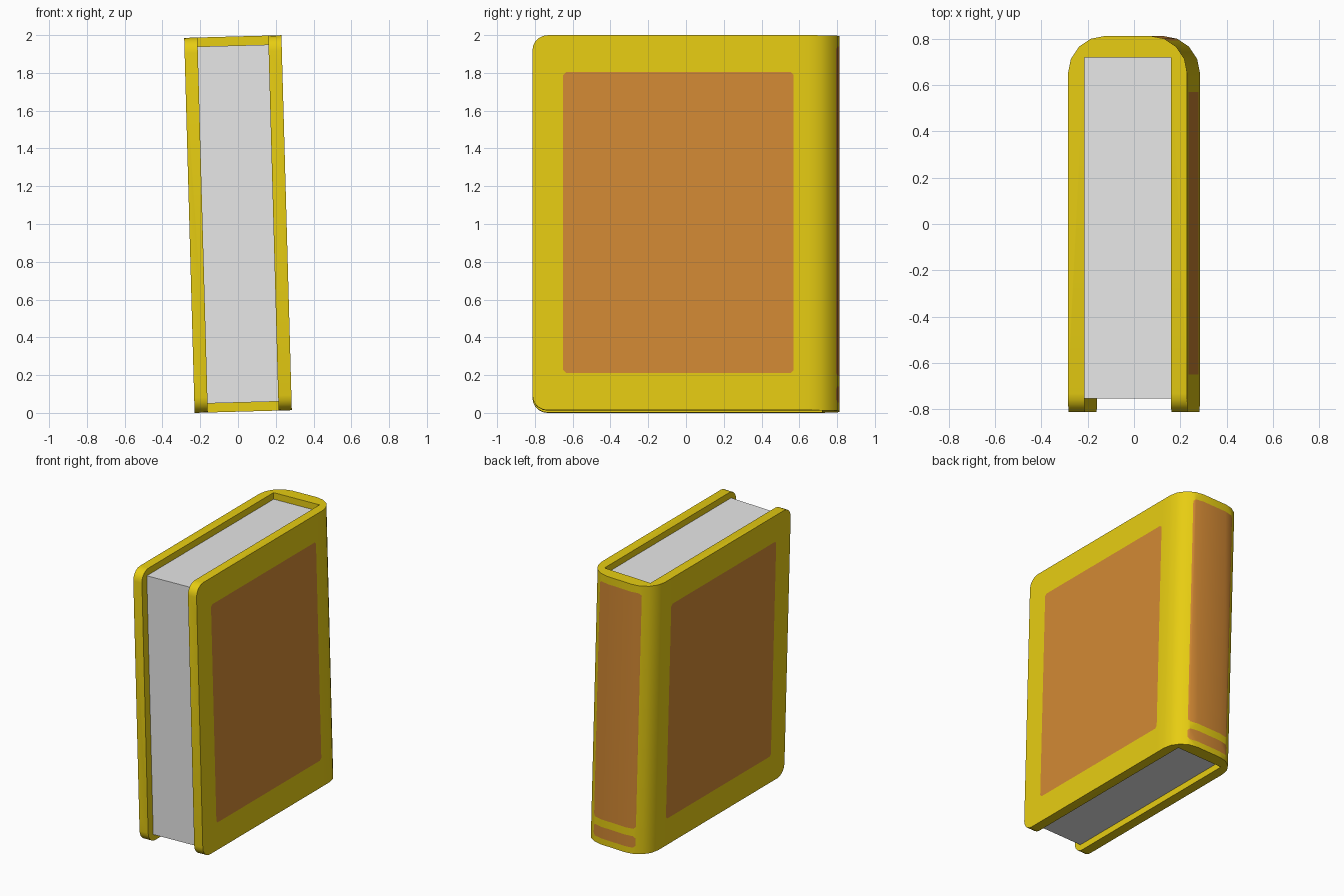
import bpy, bmesh, math
from mathutils import Matrix, Vector

if "Cube" in bpy.data.objects:
    bpy.data.objects.remove(bpy.data.objects["Cube"])

H = 1.986          # book height
W = 0.2575         # half thickness
T = 0.07           # cover thickness
Y = 0.813          # half depth
R = 0.16           # spine corner radius
LEAN = -0.0277     # slight lean to the left

PLACE = Matrix.Translation((0.0275, 0, W * math.sin(-LEAN))) @ Matrix.Rotation(LEAN, 4, 'Y')


def material(name, rgb):
    m = bpy.data.materials.new(name)
    m.diffuse_color = (*rgb, 1)
    m.use_nodes = True
    m.node_tree.nodes["Principled BSDF"].inputs["Base Color"].default_value = m.diffuse_color
    return m


yellow = material("yellow_cover", (0.8, 0.61, 0.006))
orange = material("orange_panel", (0.65, 0.25, 0.034))
paper = material("paper", (0.8, 0.8, 0.8))


def finish(bm, name, mats, smooth=False):
    bmesh.ops.recalc_face_normals(bm, faces=bm.faces)
    bm.transform(PLACE)
    me = bpy.data.meshes.new(name)
    bm.to_mesh(me)
    bm.free()
    ob = bpy.data.objects.new(name, me)
    bpy.context.collection.objects.link(ob)
    for m in mats:
        me.materials.append(m)
    if smooth:
        bpy.ops.object.select_all(action='DESELECT')
        ob.select_set(True)
        bpy.context.view_layer.objects.active = ob
        bpy.ops.object.shade_smooth_by_angle(angle=math.radians(30))
    return ob


def cut(bm, faces, co, no):
    """Slice only the given faces with a plane."""
    geom = list(faces)
    geom += list({e for f in faces for e in f.edges})
    geom += list({v for f in faces for v in f.verts})
    bmesh.ops.bisect_plane(bm, geom=geom, plane_co=co, plane_no=no, dist=1e-5)


def panel(bm, on_side, axis, u0, u1, z0, z1, c=0.015):
    """Cut a coloured panel with clipped corners into the faces of one side."""
    u = Vector((1, 0, 0)) if axis == 0 else Vector((0, 1, 0))
    z = Vector((0, 0, 1))

    def inside():
        out = []
        for f in bm.faces:
            m = f.calc_center_median()
            if on_side(f) and u0 < m[axis] < u1 and z0 < m.z < z1:
                out.append(f)
        return out

    for co, no in ((u * u0, u), (u * u1, u), (z * z0, z), (z * z1, z)):
        cut(bm, [f for f in bm.faces if on_side(f)], co, no)
    corners = [(u * a + z * b, u * sa + z * sb)
               for a, sa in ((u0, -1), (u1, 1)) for b, sb in ((z0, -1), (z1, 1))]
    for co, no in corners:
        cut(bm, inside(), co - no * c * 0.5, no)
    for f in inside():
        m = f.calc_center_median()
        if all((m - co + no * c * 0.5).dot(no) < 0 for co, no in corners):
            f.material_index = 1


# Cover: U-shaped profile with a rounded spine, extruded upward
half = [(W - T, 0.72), (W - T, -Y), (W, -Y)]
for i in range(5):
    a = i * math.pi / 8
    half.append((W - R + R * math.cos(a), Y - R + R * math.sin(a)))
profile = half + [(-x, y) for x, y in reversed(half)]
bm = bmesh.new()
base = bm.faces.new([bm.verts.new((x, y, 0)) for x, y in profile])
ext = bmesh.ops.extrude_face_region(bm, geom=[base])
bmesh.ops.translate(bm, vec=(0, 0, H), verts=[v for v in ext["geom"] if isinstance(v, bmesh.types.BMVert)])
# Round the four free corners of the boards
front = [e for e in bm.edges if all(v.co.y < -Y + 0.001 for v in e.verts)
         and abs(e.verts[0].co.z - e.verts[1].co.z) < 0.001]
bmesh.ops.bevel(bm, geom=front, offset=0.08, segments=5, profile=0.5, affect='EDGES')
bmesh.ops.recalc_face_normals(bm, faces=bm.faces)
bm.normal_update()

# Panels on both boards and on the spine
for s in (1, -1):
    panel(bm, lambda f: f.normal.x * s > 0.99 and f.calc_center_median().x * s > W - 0.01,
          1, -0.65, 0.57, 0.197, 1.79)
for z0, z1 in ((0.185, 1.93), (0.045, 0.13)):
    panel(bm, lambda f: f.normal.y > 0.3 and f.calc_center_median().y > 0.7,
          0, -0.17, 0.17, z0, z1)
finish(bm, "cover", (yellow, orange), smooth=True)

# Page block
bm = bmesh.new()
bmesh.ops.create_cube(bm, size=1)
bm.transform(Matrix.Translation((0, -0.0165, H / 2)) @ Matrix.Diagonal((2 * (W - T) + 0.002, 1.477, 1.89, 1)))
finish(bm, "pages", (paper,))
